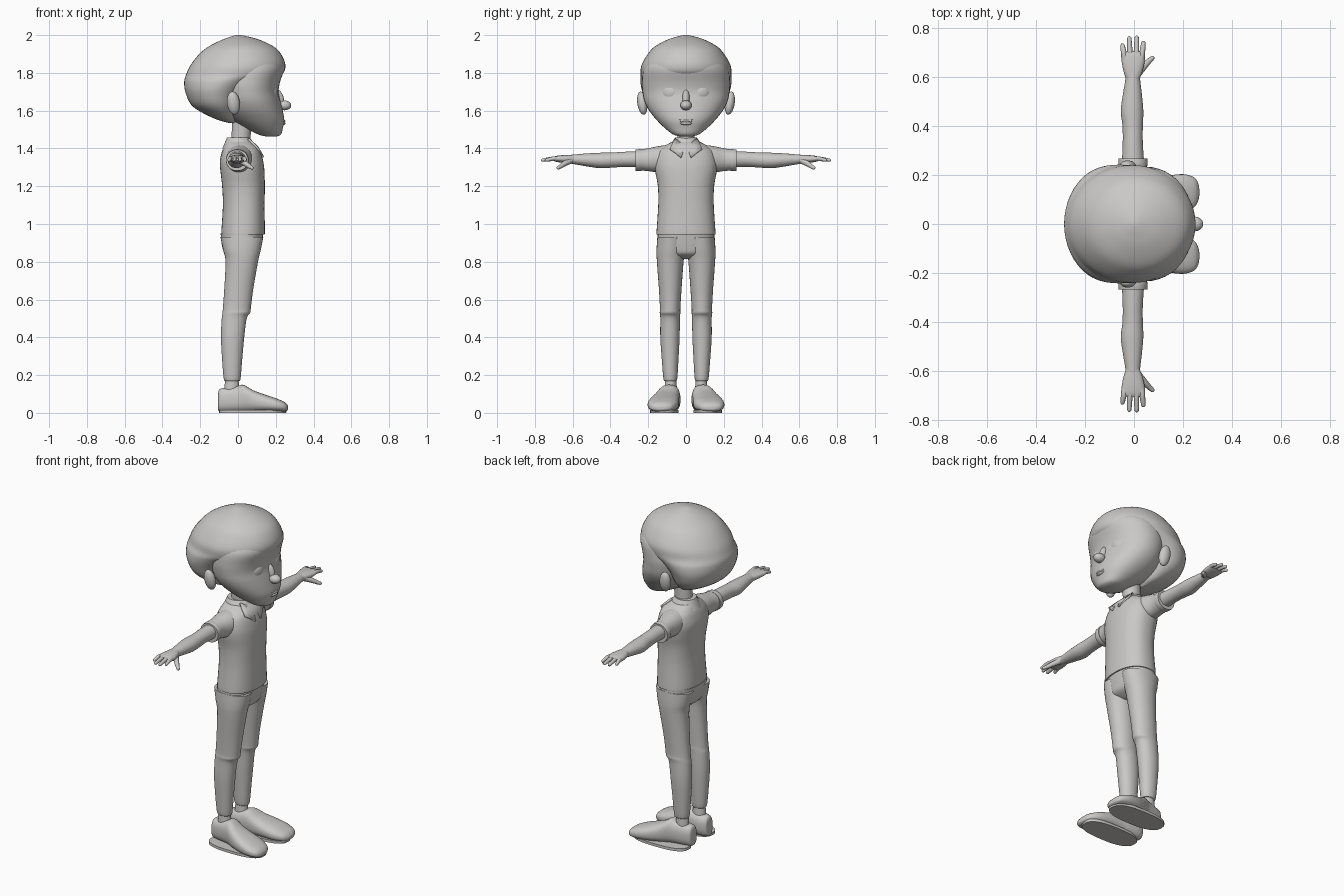
import bpy, bmesh, math
from mathutils import Vector

clay = bpy.data.materials.new("warm grey")
clay.diffuse_color = (0.59, 0.58, 0.57, 1)


def finish(obj, angle=50):
    obj.data.materials.append(clay)
    bpy.ops.object.select_all(action='DESELECT')
    obj.select_set(True)
    bpy.context.view_layer.objects.active = obj
    bpy.ops.object.shade_smooth_by_angle(angle=math.radians(angle))
    return obj


def to_object(name, bm, angle=50):
    bmesh.ops.recalc_face_normals(bm, faces=bm.faces)
    mesh = bpy.data.meshes.new(name)
    bm.to_mesh(mesh)
    bm.free()
    obj = bpy.data.objects.new(name, mesh)
    bpy.context.collection.objects.link(obj)
    return finish(obj, angle)


def spline(rows, steps=5):
    """Smooth curve through every row of numbers."""
    out = []
    for i in range(len(rows) - 1):
        p0, p1, p2, p3 = (rows[max(0, min(len(rows) - 1, i + k))] for k in (-1, 0, 1, 2))
        for s in range(steps):
            t = s / steps
            out.append([0.5 * (2 * b + (c - a) * t + (2 * a - 5 * b + 4 * c - d) * t * t
                               + (3 * b - a - 3 * c + d) * t ** 3)
                        for a, b, c, d in zip(p0, p1, p2, p3)])
    return out + [list(rows[-1])]


def loft(name, axis, rows, power=2.0, side=1, segs=32):
    """Skin over rows of (position, low a, high a, low b, high b) along an axis."""
    bm = bmesh.new()
    rings = []
    for t, a0, a1, b0, b1 in spline(rows):
        ring = []
        for k in range(segs):
            ang = 2 * math.pi * k / segs
            c, s = math.cos(ang), math.sin(ang)
            a = (a0 + a1) / 2 + (a1 - a0) / 2 * math.copysign(abs(c) ** (2 / power), c)
            b = (b0 + b1) / 2 + (b1 - b0) / 2 * math.copysign(abs(s) ** (2 / power), s)
            x, y, z = {'x': (t, a, b), 'y': (a, t, b), 'z': (a, b, t)}[axis]
            ring.append(bm.verts.new((x, y * side, z)))
        rings.append(ring)
    for r, q in zip(rings, rings[1:]):
        for k in range(segs):
            j = (k + 1) % segs
            bm.faces.new((r[k], r[j], q[j], q[k]))
    bm.faces.new(rings[0])
    bm.faces.new(rings[-1])
    return to_object(name, bm)


def sym(rows):
    return [(z, a, b, -w, w) for z, a, b, w in rows]


def ball(name, loc, size, rot=(0, 0, 0)):
    bpy.ops.mesh.primitive_uv_sphere_add(segments=28, ring_count=16, location=loc, rotation=rot)
    obj = bpy.context.object
    obj.name = name
    obj.scale = size
    return finish(obj)


def tube(name, points):
    """Round-ended tube through (x, y, z, radius) points."""
    cu = bpy.data.curves.new(name, 'CURVE')
    cu.dimensions = '3D'
    cu.bevel_depth = 1
    cu.bevel_resolution = 3
    cu.use_fill_caps = True
    rows = spline(points)
    a, b = rows[-2], rows[-1]
    d = (Vector(b[:3]) - Vector(a[:3])).normalized()
    rows += [[*(Vector(b[:3]) + d * b[3] * k), b[3] * f] for k, f in ((.5, .85), (.85, .5), (1, .1))]
    sp = cu.splines.new('POLY')
    sp.points.add(len(rows) - 1)
    for p, row in zip(sp.points, rows):
        p.co = (*row[:3], 1)
        p.radius = row[3]
    tmp = bpy.data.objects.new(name, cu)
    bpy.context.collection.objects.link(tmp)
    bpy.context.view_layer.update()
    mesh = bpy.data.meshes.new_from_object(tmp.evaluated_get(bpy.context.evaluated_depsgraph_get()))
    bpy.data.objects.remove(tmp)
    obj = bpy.data.objects.new(name, mesh)
    bpy.context.collection.objects.link(obj)
    return finish(obj)


# Head and hair
loft("face", 'z', sym([
    (1.463, .15, .205, .03), (1.475, .105, .228, .07), (1.51, .035, .238, .115),
    (1.55, -.03, .245, .155), (1.60, -.08, .237, .195), (1.65, -.10, .225, .22),
    (1.70, -.11, .215, .23), (1.75, -.12, .222, .233), (1.82, -.12, .243, .225),
    (1.87, -.10, .23, .195)]), 2.1, segs=48)
loft("hair", 'z', sym([
    (1.535, -.05, -.02, .05), (1.56, -.13, 0, .12), (1.62, -.237, .02, .195),
    (1.69, -.276, .05, .228), (1.75, -.285, .13, .241), (1.79, -.275, .23, .24),
    (1.84, -.252, .251, .236), (1.90, -.205, .228, .202), (1.94, -.155, .188, .165),
    (1.975, -.085, .115, .10), (1.993, -.035, .05, .045), (2.0, -.01, .015, .012)]), 2.0, segs=48)

# Facial features
ball("nose", (.246, 0, 1.628), (.036, .03, .026))
ball("nose_bridge", (.212, 0, 1.665), (.03, .02, .05), (0, -.3, 0))
tube("mouth", [(.226, -.06, 1.558, .003), (.238, -.035, 1.549, .005), (.245, 0, 1.545, .006),
               (.238, .035, 1.549, .005), (.226, .06, 1.558, .003)])
ball("lower_lip", (.238, 0, 1.533), (.014, .032, .009))
for s in (1, -1):
    ball("eye", (.181, s * .088, 1.695), (.029, .048, .045), (0, 0, s * .36))
    ball("ear", (-.024, s * .232, 1.64), (.034, .026, .062), (s * -.15, -.12, 0))

# Neck, shirt and collar
loft("neck", 'z', sym([(1.36, -.04, .065, .05), (1.45, -.035, .065, .046), (1.56, -.03, .08, .05)]))
loft("shirt", 'z', sym([
    (.945, -.087, .14, .156), (.96, -.088, .142, .156), (1.10, -.08, .141, .147),
    (1.20, -.084, .142, .149), (1.28, -.093, .14, .163), (1.33, -.096, .134, .165),
    (1.38, -.086, .122, .15), (1.41, -.074, .108, .118), (1.435, -.062, .08, .075)]), 2.3, segs=40)
loft("collar", 'z', sym([(1.40, -.083, .103, .098), (1.43, -.07, .083, .076), (1.458, -.058, .062, .058)]))
for s in (1, -1):
    bm = bmesh.new()
    flap = [(.055, .058, 1.452), (.098, .002, 1.405), (.134, .026, 1.352), (.108, .086, 1.398)]
    bm.faces.new([bm.verts.new((x, y * s, z)) for x, y, z in flap])
    obj = to_object("collar_flap", bm)
    mod = obj.modifiers.new("thickness", 'SOLIDIFY')
    mod.thickness = .012
    mod.offset = 0

# Trousers
loft("trouser_hips", 'z', sym([
    (.815, -.035, .06, .04), (.84, -.068, .108, .12), (.88, -.084, .122, .15),
    (.95, -.092, .134, .15)]), 2.3)
for s in (1, -1):
    loft("trouser_leg", 'z', [
        (.168, -.068, .008, .052, .114), (.185, -.076, .014, .046, .12), (.28, -.084, .022, .04, .128),
        (.40, -.09, .033, .034, .136), (.50, -.086, .046, .032, .136), (.53, -.082, .064, .03, .139),
        (.555, -.08, .068, .03, .138), (.65, -.073, .08, .024, .143), (.80, -.066, .106, .013, .154),
        (.86, -.078, .12, .005, .156), (.93, -.093, .134, 0, .152)], 2.1, s)

    # Ankles and shoes
    loft("ankle", 'z', [(.09, -.075, .01, .045, .115), (.155, -.07, .005, .05, .112),
                        (.21, -.06, 0, .055, .108)], 2, s)
    loft("shoe", 'x', [
        (-.106, .055, .095, .02, .09), (-.098, .04, .112, .009, .125), (-.06, .03, .124, .005, .133),
        (0, .03, .138, .005, .144), (.03, .032, .15, .005, .148), (.08, .035, .175, .005, .12),
        (.14, .037, .196, .005, .098), (.20, .045, .203, .005, .078), (.245, .068, .19, .007, .058),
        (.262, .095, .165, .013, .042), (.266, .115, .145, .02, .033)], 2.5, s)
    loft("shoe_sole", 'z', [
        (0, -.1, .255, .04, .19), (.016, -.1, .258, .04, .19)], 2.6, s).hide_render = False

    # Sleeves and cuffs
    loft("sleeve", 'y', [
        (.08, -.06, .08, 1.30, 1.42), (.14, -.062, .075, 1.275, 1.413), (.20, -.057, .055, 1.28, 1.401),
        (.245, -.06, .052, 1.284, 1.394), (.268, -.061, .052, 1.284, 1.391)], 2.1, s)
    loft("sleeve_cuff", 'y', [
        (.236, -.063, .055, 1.281, 1.396), (.25, -.064, .056, 1.28, 1.396),
        (.268, -.063, .054, 1.282, 1.393)], 2.1, s)

    # Arms and hands
    loft("arm", 'y', [
        (.24, -.05, .042, 1.30, 1.386), (.33, -.046, .036, 1.302, 1.382), (.40, -.047, .036, 1.298, 1.378),
        (.46, -.054, .038, 1.296, 1.377), (.53, -.045, .032, 1.306, 1.373),
        (.60, -.034, .024, 1.318, 1.367), (.63, -.038, .026, 1.321, 1.365)], 2, s)
    loft("palm", 'y', [
        (.59, -.032, .022, 1.322, 1.366), (.62, -.042, .034, 1.322, 1.366), (.66, -.05, .043, 1.325, 1.364),
        (.69, -.052, .044, 1.33, 1.36), (.703, -.046, .038, 1.335, 1.355)], 2.3, s)
    for x, tip in ((-.042, .728), (-.017, .757), (.01, .759), (.034, .738)):
        tube("finger", [(x * .9, s * .67, 1.346, .012), (x, s * .70, 1.347, .0115),
                        (x * 1.12, s * tip, 1.338, .009)])
    tube("thumb", [(.015, s * .615, 1.335, .017), (.042, s * .645, 1.318, .014),
                   (.062, s * .665, 1.304, .011), (.075, s * .677, 1.297, .009)])
